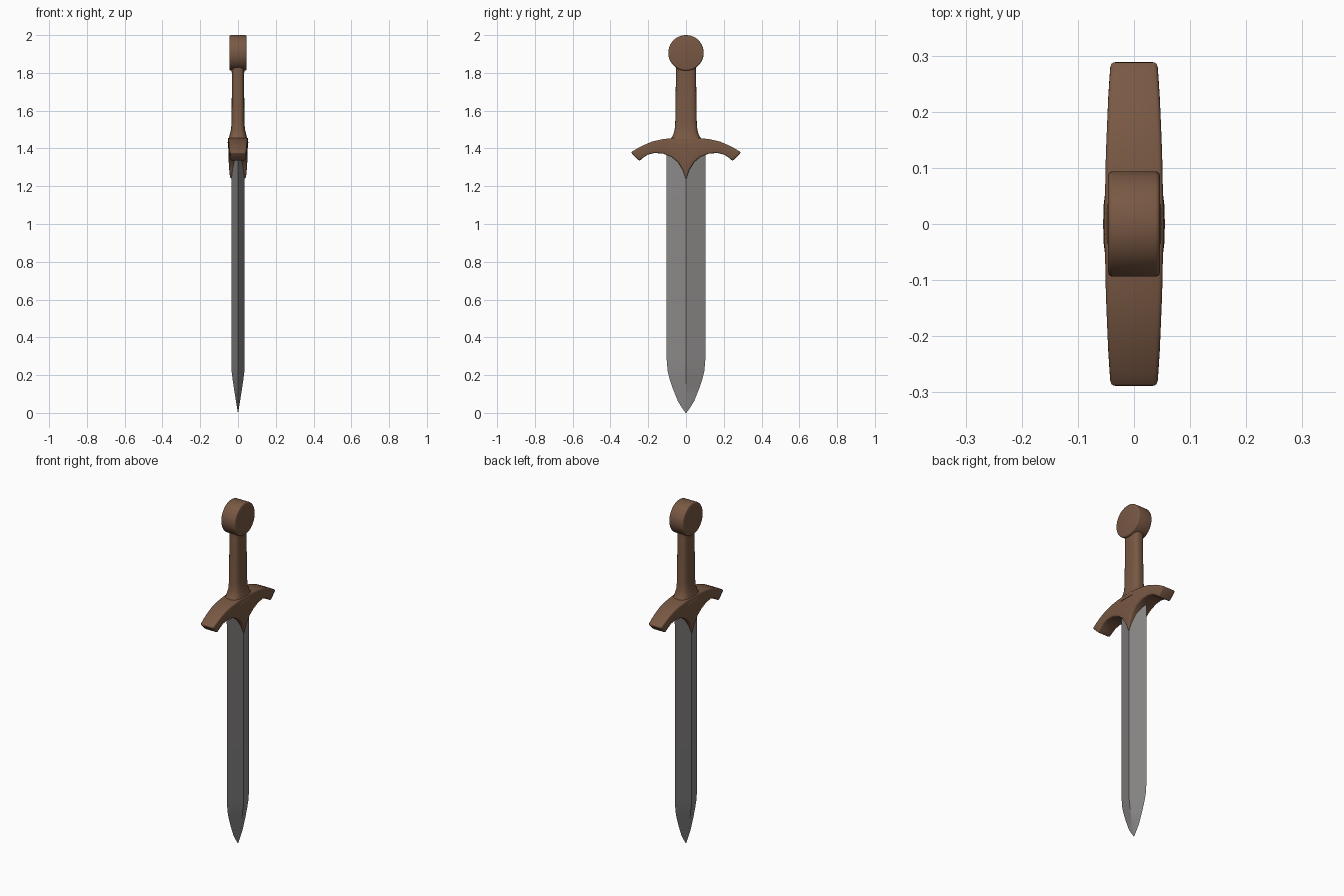
import bpy, bmesh, math
from mathutils import Matrix

if "Cube" in bpy.data.objects:
    bpy.data.objects.remove(bpy.data.objects["Cube"])


def material(name, rgb):
    m = bpy.data.materials.new(name)
    m.diffuse_color = (*rgb, 1.0)
    m.use_nodes = True
    m.node_tree.nodes["Principled BSDF"].inputs["Base Color"].default_value = m.diffuse_color
    return m


BROWN = material("brown_leather", (0.19, 0.098, 0.057))
STEEL = material("grey_steel", (0.26, 0.25, 0.247))


def finish(bm, name, mat, angle=35):
    bmesh.ops.recalc_face_normals(bm, faces=bm.faces[:])
    me = bpy.data.meshes.new(name)
    bm.to_mesh(me)
    bm.free()
    me.materials.append(mat)
    ob = bpy.data.objects.new(name, me)
    bpy.context.collection.objects.link(ob)
    bpy.ops.object.select_all(action='DESELECT')
    ob.select_set(True)
    bpy.context.view_layer.objects.active = ob
    bpy.ops.object.shade_smooth_by_angle(angle=math.radians(angle))
    return ob


def loft(rings):
    """Skin a list of equal-sized closed rings and cap both ends."""
    bm = bmesh.new()
    vs = [[bm.verts.new(p) for p in r] for r in rings]
    n = len(vs[0])
    for a, b in zip(vs, vs[1:]):
        for i in range(n):
            j = (i + 1) % n
            bm.faces.new((a[i], a[j], b[j], b[i]))
    bm.faces.new(vs[0])
    bm.faces.new(vs[-1])
    return bm


def bevel_sharp(bm, width, limit, segments=3):
    bmesh.ops.recalc_face_normals(bm, faces=bm.faces[:])
    edges = [e for e in bm.edges if e.calc_face_angle(0) > math.radians(limit)]
    bmesh.ops.bevel(bm, geom=edges, offset=width, segments=segments,
                    profile=0.5, affect='EDGES', clamp_overlap=True)


# Blade: diamond section, (z, half width, half thickness)
blade = [(0.0, 0.002, 0.0005), (0.025, 0.02, 0.005), (0.06, 0.042, 0.0105),
         (0.127, 0.069, 0.021), (0.18, 0.087, 0.029), (0.22, 0.097, 0.034),
         (0.29, 0.103, 0.035), (1.385, 0.104, 0.035)]
finish(loft([[(t, 0, z), (0, w, z), (-t, 0, z), (0, -w, z)]
             for z, w, t in blade]), "blade", STEEL, 30)

# Crossguard: half profile columns (y top, z top, y bottom, z bottom, half depth)
half = [(0, 1.457, 0, 1.235, 0.054), (0.03, 1.457, 0.018, 1.287, 0.053),
        (0.06, 1.456, 0.043, 1.328, 0.0515), (0.09, 1.453, 0.075, 1.354, 0.051),
        (0.13, 1.448, 0.12, 1.372, 0.050), (0.18, 1.436, 0.165, 1.376, 0.048),
        (0.23, 1.415, 0.202, 1.367, 0.046), (0.265, 1.396, 0.225, 1.352, 0.044),
        (0.292, 1.379, 0.247, 1.334, 0.042)]
columns = [(-a, b, -c, d, h) for a, b, c, d, h in half[:0:-1]] + half
guard = loft([[(h, yt, zt), (-h, yt, zt),
               (-h + max(0, 1.35 - zb) * 0.1, yb, zb),
               (h - max(0, 1.35 - zb) * 0.1, yb, zb)]
              for yt, zt, yb, zb, h in columns])
bevel_sharp(guard, 0.008, 50)
finish(guard, "crossguard", BROWN, 40)

# Grip: rounded section flaring into the guard, (z, half width, half depth)
grip = [(1.43, 0.095, 0.055), (1.455, 0.078, 0.049), (1.475, 0.067, 0.043),
        (1.50, 0.060, 0.037), (1.54, 0.057, 0.034), (1.68, 0.055, 0.033),
        (1.80, 0.053, 0.033), (1.825, 0.052, 0.034), (1.86, 0.055, 0.036)]


def rounded(z, w, t, n=32, p=2 / 3):
    ring = []
    for i in range(n):
        c, s = math.cos(2 * math.pi * i / n), math.sin(2 * math.pi * i / n)
        ring.append((math.copysign(abs(c) ** p, c) * t,
                     math.copysign(abs(s) ** p, s) * w, z))
    return ring


finish(loft([rounded(*g) for g in grip]), "grip", BROWN, 50)

# Pommel: thick disc facing sideways with softened rims
bm = bmesh.new()
bmesh.ops.create_cone(bm, cap_ends=True, segments=48, radius1=0.094,
                      radius2=0.094, depth=0.092,
                      matrix=Matrix.Translation((0, 0, 1.906)) @
                      Matrix.Rotation(math.pi / 2, 4, 'Y'))
bevel_sharp(bm, 0.008, 60)
finish(bm, "pommel", BROWN, 40)
